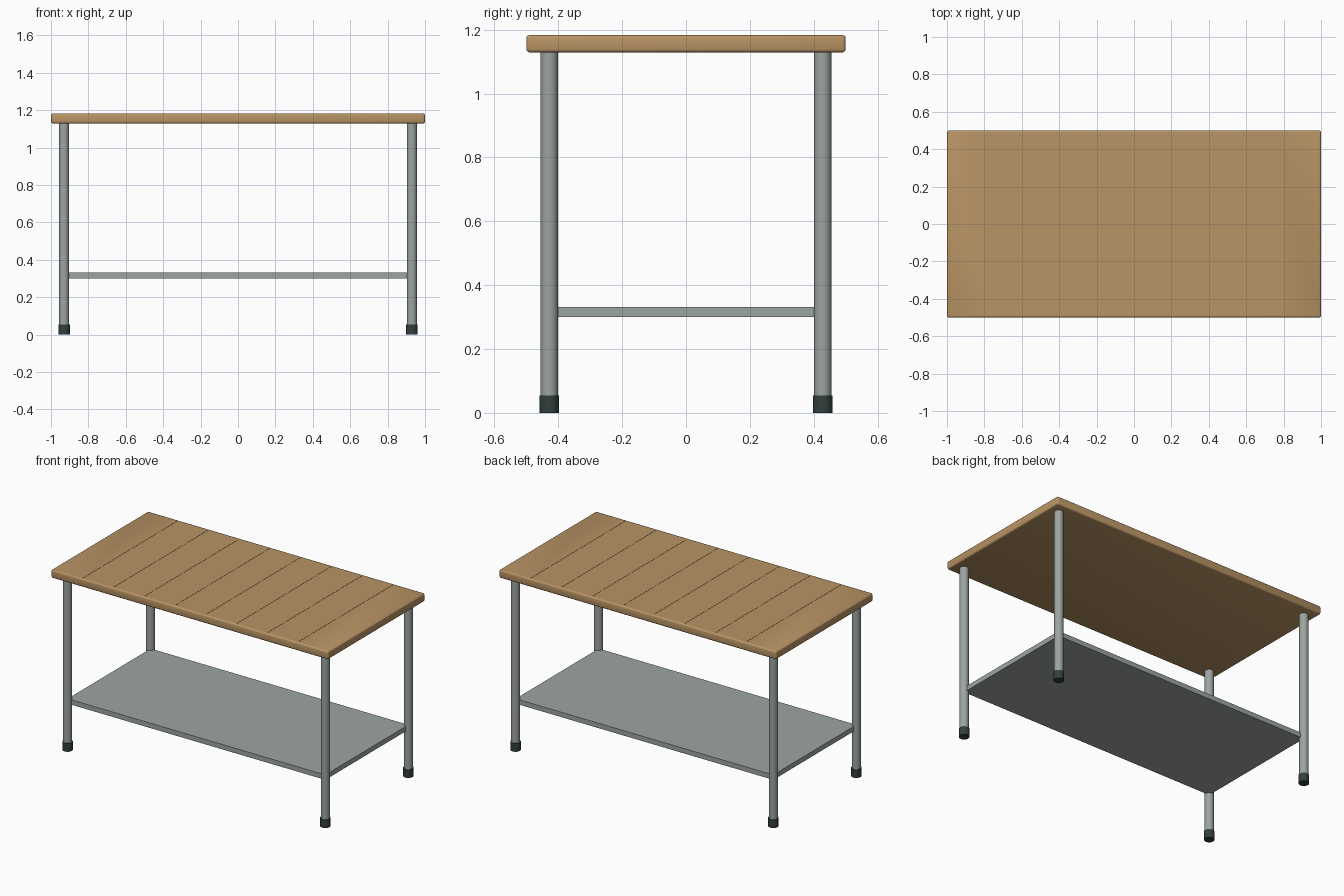
import bpy
import bmesh
from math import radians
from mathutils import Matrix, Vector

cube = bpy.data.objects.get("Cube")
if cube:
    bpy.data.objects.remove(cube, do_unlink=True)


def material(name, rgb):
    mat = bpy.data.materials.new(name)
    mat.use_nodes = True
    color = (*rgb, 1)
    mat.diffuse_color = color
    bsdf = next(n for n in mat.node_tree.nodes if n.type == 'BSDF_PRINCIPLED')
    bsdf.inputs["Base Color"].default_value = color
    return mat


wood = material("warm wood", (0.48, 0.295, 0.128))
steel = material("grey steel", (0.335, 0.375, 0.355))
rubber = material("dark rubber", (0.033, 0.051, 0.046))


def make_object(name, bm, mat):
    mesh = bpy.data.meshes.new(name)
    bm.to_mesh(mesh)
    bm.free()
    mesh.materials.append(mat)
    obj = bpy.data.objects.new(name, mesh)
    bpy.context.collection.objects.link(obj)
    return obj


def add_box(bm, center, size):
    matrix = Matrix.Translation(center) @ Matrix.Diagonal((*size, 1))
    bmesh.ops.create_cube(bm, size=1, matrix=matrix)


def box(name, size, bottom, mat):
    bm = bmesh.new()
    add_box(bm, Vector((0, 0, bottom + size[2] / 2)), size)
    return make_object(name, bm, mat)


def select_only(obj):
    bpy.ops.object.select_all(action='DESELECT')
    obj.select_set(True)
    bpy.context.view_layer.objects.active = obj


def smooth(obj):
    select_only(obj)
    bpy.ops.object.shade_smooth_by_angle(angle=radians(35))


def cylinder(name, x, y, bottom, top, radius, mat):
    bm = bmesh.new()
    bmesh.ops.create_cone(
        bm, cap_ends=True, segments=32, radius1=radius, radius2=radius,
        depth=top - bottom, matrix=Matrix.Translation((x, y, (bottom + top) / 2)))
    obj = make_object(name, bm, mat)
    smooth(obj)
    return obj


# Tabletop slab with softly rounded edges
TOP = 1.183
UNDERSIDE = 1.129
tabletop = box("tabletop", (2, 1, TOP - UNDERSIDE), UNDERSIDE, wood)
bevel = tabletop.modifiers.new("rounded edges", 'BEVEL')
bevel.width = 0.01
bevel.segments = 3

# Hairline seams dividing the top into planks
PLANKS = 9
bm = bmesh.new()
for i in range(1, PLANKS):
    add_box(bm, Vector((-1 + 2 * i / PLANKS, 0, TOP)), (0.0015, 0.978, 0.003))
cutter = make_object("seam_cutter", bm, wood)
cutter.hide_render = True
seams = tabletop.modifiers.new("plank seams", 'BOOLEAN')
seams.operation = 'DIFFERENCE'
seams.solver = 'EXACT'
seams.object = cutter
select_only(tabletop)
for mod in (bevel.name, seams.name):
    bpy.ops.object.modifier_apply(modifier=mod)
bpy.data.objects.remove(cutter, do_unlink=True)
smooth(tabletop)

# Legs and rubber feet at the four corners
LEG_X, LEG_Y = 0.93, 0.428
for side, x in (("left", LEG_X), ("right", -LEG_X)):
    for end, y in (("front", -LEG_Y), ("back", LEG_Y)):
        cylinder(f"{end}_{side}_leg", x, y, 0.02, UNDERSIDE + 0.005, 0.027, steel)
        cylinder(f"{end}_{side}_foot", x, y, 0, 0.054, 0.031, rubber)

# Lower shelf reaching into the legs
box("lower_shelf", (2 * LEG_X, 2 * LEG_Y, 0.032), 0.3, steel)
